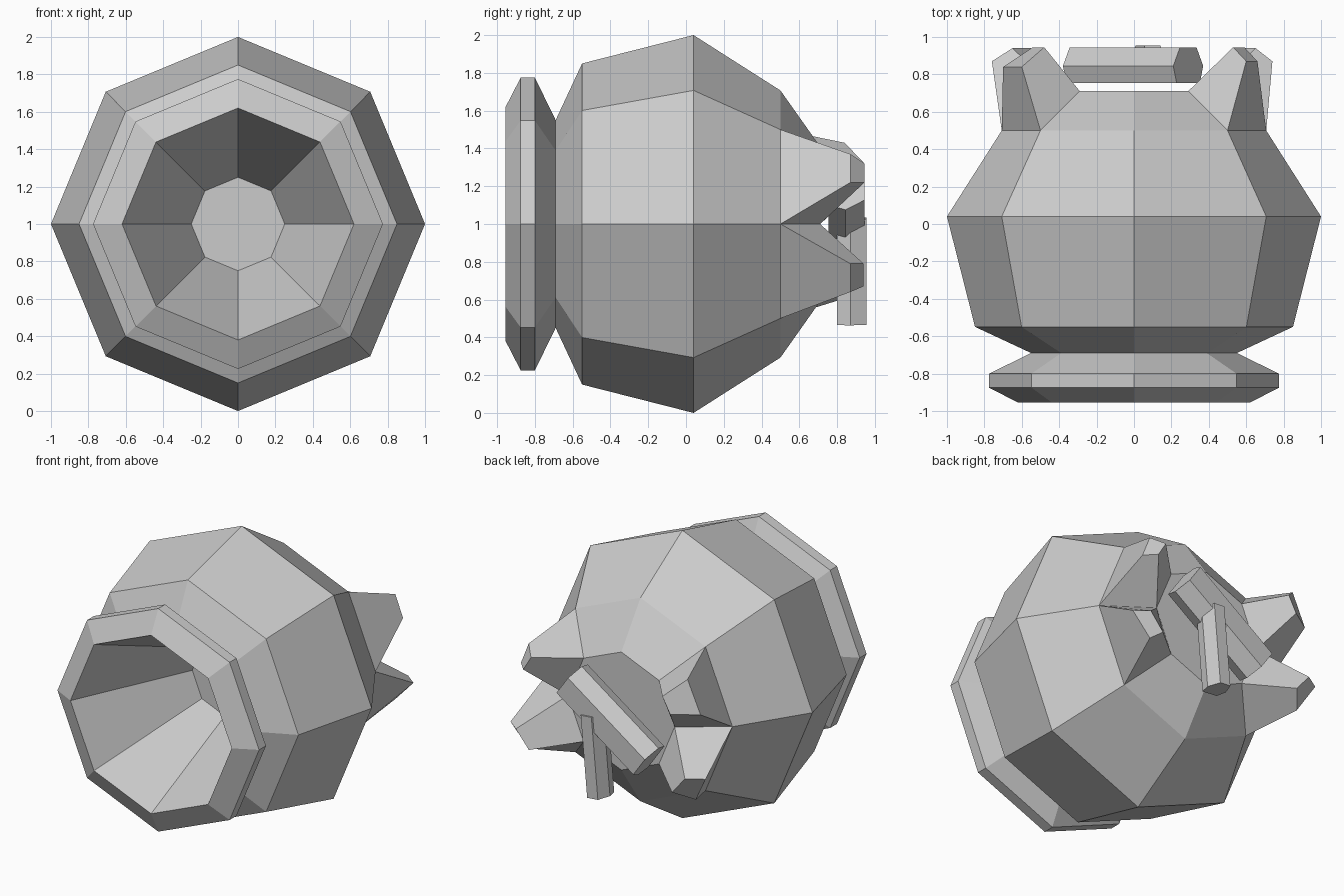
import bpy, bmesh
from math import sin, cos, pi, radians
from mathutils import Vector

if "Cube" in bpy.data.objects:
    bpy.data.objects.remove(bpy.data.objects["Cube"])


def finish(bm, name):
    bmesh.ops.recalc_face_normals(bm, faces=bm.faces[:])
    mesh = bpy.data.meshes.new(name)
    bm.to_mesh(mesh)
    bm.free()
    obj = bpy.data.objects.new(name, mesh)
    bpy.context.collection.objects.link(obj)
    return obj


# Pot lying on its side: (y, radius) from the inner floor, round the lip, to the base
profile = [(-0.145, 0.25), (-0.955, 0.62), (-0.875, 0.775), (-0.80, 0.775),
           (-0.69, 0.55), (-0.55, 0.85), (0.04, 1.0), (0.5, 0.707), (0.71, 0.41)]

# Feet grow out of base facets: facet index -> tip corners
# (outer first, outer second, inner second, inner first)
feet = {
    0: [(0.66, 0.87, 1.22), (0.60, 0.87, 1.37), (0.53, 0.945, 1.32), (0.59, 0.945, 1.22)],
    3: [(-0.60, 0.84, 1.43), (-0.70, 0.84, 1.21), (-0.54, 0.945, 1.21), (-0.48, 0.945, 1.32)],
    4: [(-0.76, 0.87, 0.79), (-0.65, 0.82, 0.60), (-0.55, 0.94, 0.67), (-0.65, 0.94, 0.79)],
    7: [(0.60, 0.87, 0.64), (0.74, 0.87, 0.79), (0.65, 0.94, 0.79), (0.55, 0.94, 0.67)],
}

bm = bmesh.new()
N = 8
rings = [[bm.verts.new((r * cos(2 * pi * k / N), y, 1 + r * sin(2 * pi * k / N)))
          for k in range(N)] for y, r in profile]
last = len(rings) - 2
for i in range(len(rings) - 1):
    a, b = rings[i], rings[i + 1]
    for j in range(N):
        k = (j + 1) % N
        base = [a[j], a[k], b[k], b[j]]
        if i == last and j in feet:
            tip = [bm.verts.new(p) for p in feet[j]]
            for m in range(4):
                n = (m + 1) % 4
                bm.faces.new([base[m], base[n], tip[n], tip[m]])
            bm.faces.new(tip)
        else:
            bm.faces.new(base)
bm.faces.new(rings[0])
bm.faces.new(rings[-1])
finish(bm, "pot_with_feet")


# Six-sided bars floating behind the base
def bar(name, start, end, half_width, y0, y1, y2):
    s, e = (Vector((p[0], 0, p[1])) for p in (start, end))
    d = (e - s).normalized()
    side = Vector((-d.z, 0, d.x))
    w = half_width
    section = [(-0.78 * w, y0), (0.78 * w, y0), (w, y1),
               (0.55 * w, y2), (-0.55 * w, y2), (-w, y1)]
    bm = bmesh.new()
    ends = [[bm.verts.new(p + side * u + Vector((0, y, 0))) for u, y in section]
            for p in (s, e)]
    for j in range(6):
        k = (j + 1) % 6
        bm.faces.new([ends[0][j], ends[0][k], ends[1][k], ends[1][j]])
    for ring in ends:
        bm.faces.new(ring)
    return finish(bm, name)


bar("long_bar", (0.29, 1.19), (-0.30, 0.78), 0.14, 0.755, 0.845, 0.945)
bar("short_bar", (0.10, 1.03), (0.05, 0.47), 0.075, 0.80, 0.87, 0.955)
